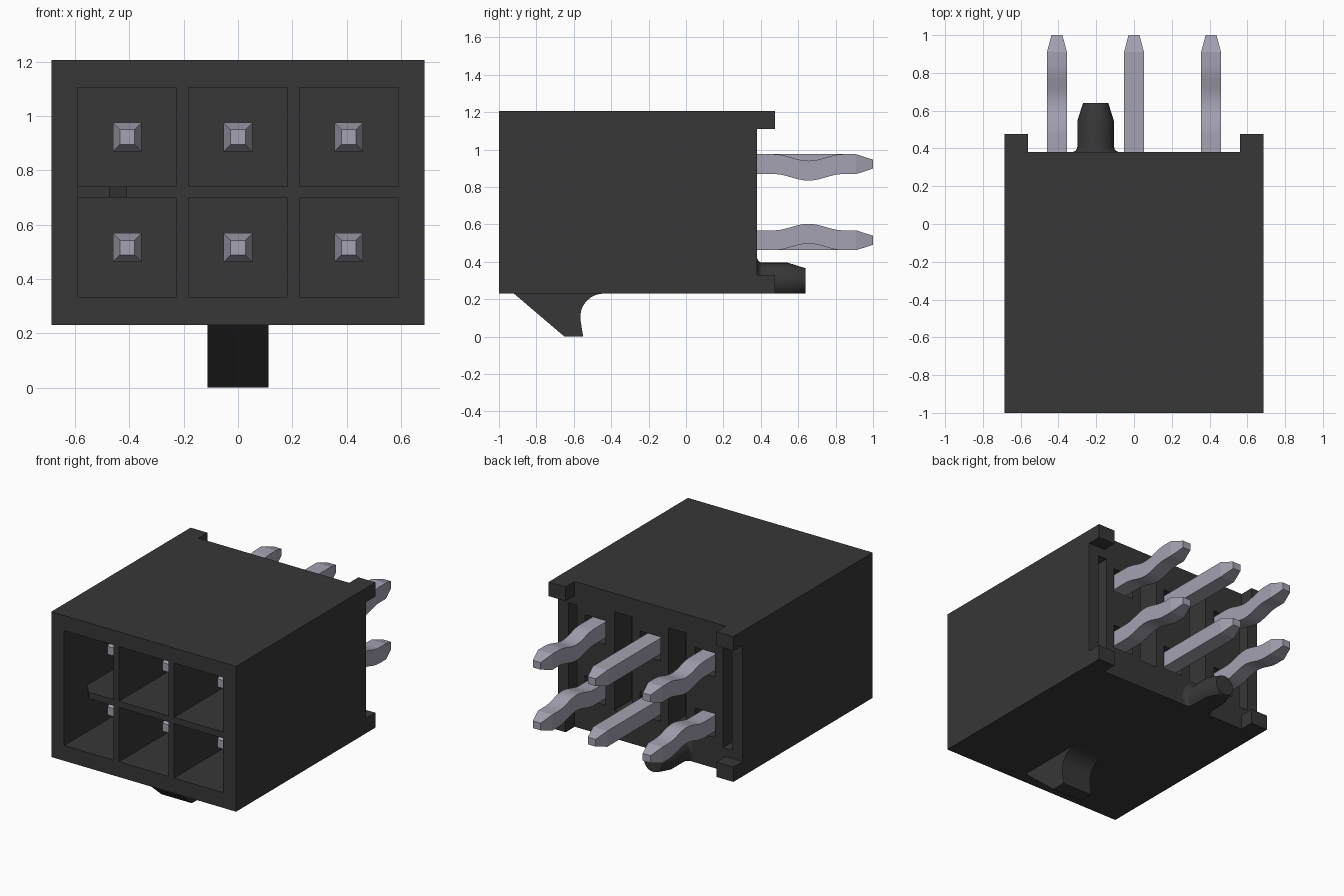
import bpy, bmesh, math
from mathutils import Vector

if "Cube" in bpy.data.objects:
    bpy.data.objects.remove(bpy.data.objects["Cube"], do_unlink=True)


def material(name, rgb, rough, metal=0.0):
    m = bpy.data.materials.new(name)
    m.use_nodes = True
    m.diffuse_color = (*rgb, 1)
    b = m.node_tree.nodes["Principled BSDF"]
    b.inputs["Base Color"].default_value = (*rgb, 1)
    b.inputs["Roughness"].default_value = rough
    b.inputs["Metallic"].default_value = metal
    return m


BLACK = material("black plastic", (0.038, 0.038, 0.038), 0.6)
METAL = material("tinned metal", (0.37, 0.36, 0.44), 0.5)


def finish(bm, name, mat, smooth=None):
    bmesh.ops.recalc_face_normals(bm, faces=bm.faces)
    me = bpy.data.meshes.new(name)
    bm.to_mesh(me)
    bm.free()
    ob = bpy.data.objects.new(name, me)
    bpy.context.collection.objects.link(ob)
    me.materials.append(mat)
    if smooth:
        activate(ob)
        bpy.ops.object.shade_smooth_by_angle(angle=math.radians(smooth))
    return ob


def activate(ob):
    bpy.ops.object.select_all(action='DESELECT')
    ob.select_set(True)
    bpy.context.view_layer.objects.active = ob


def loft(name, rings, mat, smooth=None):
    """Skin a list of equal-length closed rings and cap both ends."""
    bm = bmesh.new()
    vs = [[bm.verts.new(p) for p in r] for r in rings]
    n = len(vs[0])
    for a, b in zip(vs, vs[1:]):
        for i in range(n):
            bm.faces.new((a[i], a[(i + 1) % n], b[(i + 1) % n], b[i]))
    bm.faces.new(vs[0])
    bm.faces.new(vs[-1])
    return finish(bm, name, mat, smooth)


def rect(x, y, z, hx, hz):
    return [(x - hx, y, z - hz), (x + hx, y, z - hz), (x + hx, y, z + hz), (x - hx, y, z + hz)]


def box(name, x0, x1, y0, y1, z0, z1):
    c = ((x0 + x1) / 2, (z0 + z1) / 2, (x1 - x0) / 2, (z1 - z0) / 2)
    return loft(name, [rect(c[0], y, c[1], c[2], c[3]) for y in (y0, y1)], BLACK)


def cut(ob, cutter):
    cutter.hide_render = True
    m = ob.modifiers.new("cut", 'BOOLEAN')
    m.operation = 'DIFFERENCE'
    m.solver = 'EXACT'
    m.object = cutter
    activate(ob)
    bpy.ops.object.modifier_apply(modifier=m.name)
    bpy.data.objects.remove(cutter, do_unlink=True)


# Main layout
W, FRONT, BACK, BOT, TOP = 0.686, -1.0, 0.38, 0.23, 1.205
COLS, ROWS = (-0.408, 0.0, 0.408), (0.515, 0.922)
CELL, CAVITY_END = 0.1825, 0.1

# Housing with six open cells
housing = box("housing", -W, W, FRONT, BACK, BOT, TOP)
for x in COLS:
    for z in ROWS:
        cut(housing, box("cell_cutter", x - CELL, x + CELL, FRONT - 0.1, CAVITY_END,
                         z - CELL, z + CELL))
        # Small pocket around the pin root at the rear
        cut(housing, box("pocket_cutter", x - 0.075, x + 0.075, BACK - 0.1, BACK + 0.1,
                         z - 0.08, z + 0.08))

# Keying notch through the left cell divider, flared at the mouth
outline = [(-0.5905, -1.05), (-0.37, -1.05), (-0.41, -1.0), (-0.475, -0.92),
           (-0.475, -0.4), (-0.5905, -0.4)]
cut(housing, loft("notch_cutter", [[(x, y, z) for x, y in outline] for z in (0.68, 0.76)], BLACK))

# Rear relief slots between the columns and along both sides
for s in (-1, 1):
    for mid, half, z0, z1 in ((0.2, 0.065, 0.42, 1.08), (0.575, 0.033, 0.385, 1.05)):
        cut(housing, box("slot_cutter", s * mid - half, s * mid + half, BACK - 0.18, BACK + 0.1, z0, z1))

# Four corner standoff tabs at the rear
for s, side in ((-1, "right"), (1, "left")):
    x0, x1 = sorted((s * 0.56, s * W))
    box(f"upper_{side}_tab", x0, x1, BACK, 0.477, 1.11, TOP)
    box(f"lower_{side}_tab", x0, x1, BACK, 0.477, BOT, 0.33)

# Locating peg: turned profile with a root fillet, flat underneath
N = 32
peg_profile = [(0.122, 0.38), (0.108, 0.387), (0.100, 0.397), (0.097, 0.41), (0.097, 0.545), (0.067, 0.64)]
peg = loft("locating_peg",
           [[(-0.203 + r * math.cos(2 * math.pi * i / N), y, 0.298 + r * math.sin(2 * math.pi * i / N))
             for i in range(N)] for r, y in peg_profile], BLACK)
bm = bmesh.new()
bm.from_mesh(peg.data)
res = bmesh.ops.bisect_plane(bm, geom=bm.verts[:] + bm.edges[:] + bm.faces[:], dist=1e-5,
                             plane_co=Vector((0, 0, BOT)), plane_no=Vector((0, 0, -1)), clear_outer=True)
bmesh.ops.holes_fill(bm, edges=[e for e in bm.edges if e.is_boundary], sides=0)
bmesh.ops.recalc_face_normals(bm, faces=bm.faces)
bm.to_mesh(peg.data)
bm.free()
activate(peg)
bpy.ops.object.shade_smooth_by_angle(angle=math.radians(25))

# Latch hook under the housing: sloped front, hollow curved rear
hook = [(-0.92, BOT), (-0.65, 0.0), (-0.55, 0.0)]
for i in range(13):
    a = math.radians(190 - 100 * i / 12)
    hook.append((-0.44 + 0.125 * math.cos(a), 0.105 + 0.125 * math.sin(a)))
loft("latch_hook", [[(x, y, z) for y, z in hook] for x in (-0.113, 0.113)], BLACK, 25)

# Contact pins: straight in the middle column, kinked in the outer ones
H = 0.053
for ci, x in enumerate(COLS):
    for ri, z in enumerate(ROWS):
        bend = 0 if ci == 1 else (0.035 if ri == 0 else -0.035)
        rings = [rect(x, -0.76, z, 0.027, 0.027), rect(x, -0.68, z, H, H)]
        steps = 16 if bend else 1
        for i in range(steps + 1):
            t = i / steps
            dz = bend * (0.5 - 0.5 * math.cos(2 * math.pi * t))
            rings.append(rect(x, 0.47 + 0.37 * t, z + dz, H, H))
        rings += [rect(x, 0.91, z, H, H), rect(x, 1.0, z, 0.029, 0.024)]
        row, col = ("lower", "upper")[ri], ("right", "middle", "left")[ci]
        loft(f"{row}_{col}_pin", rings, METAL, 13)
